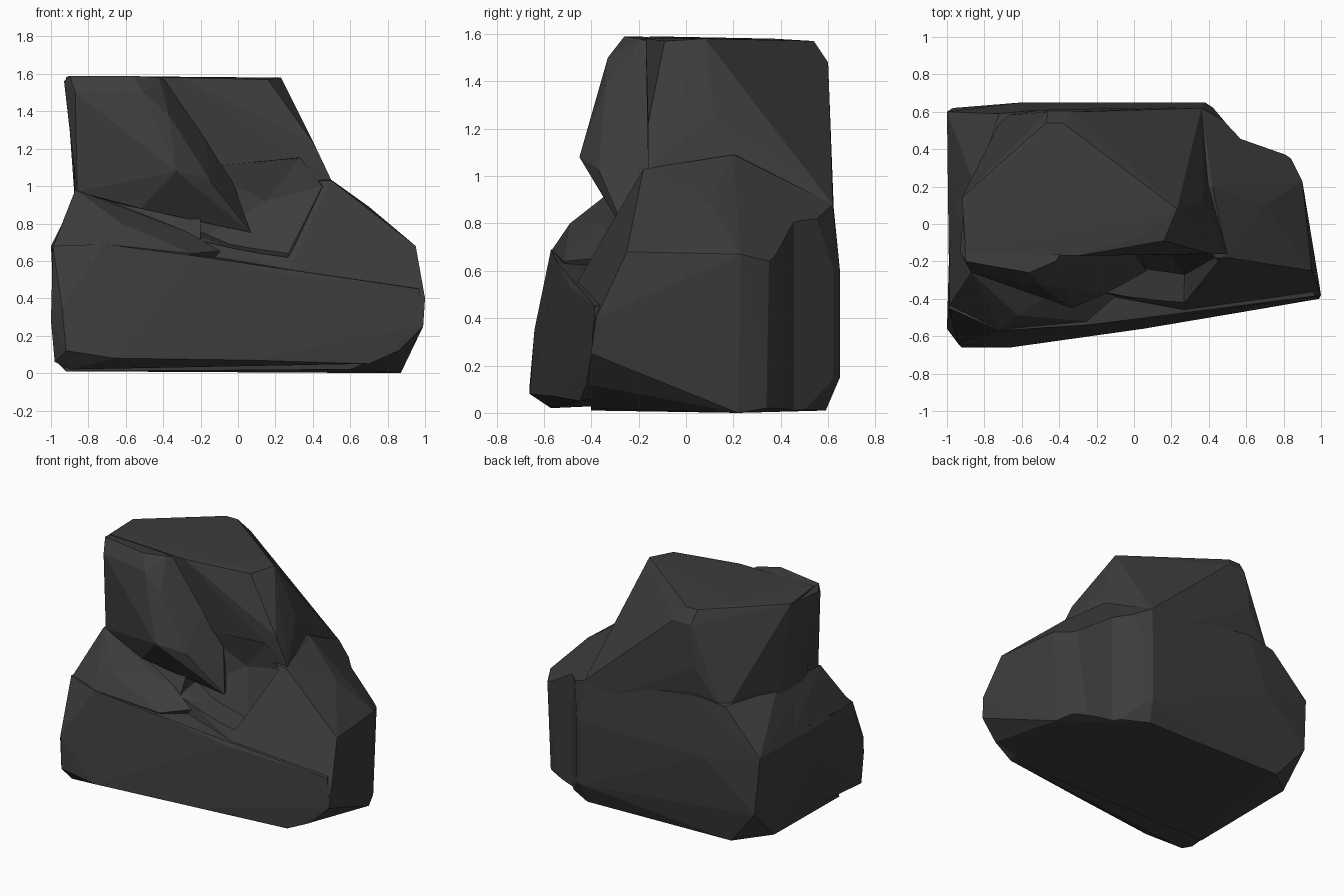
import bpy, bmesh

stone = bpy.data.materials.new("dark_stone")
stone.diffuse_color = (0.045, 0.045, 0.045, 1)


def chunk(name, points):
    """One faceted stone mass: the convex hull of its corner points."""
    bm = bmesh.new()
    verts = [bm.verts.new(p) for p in points]
    bmesh.ops.convex_hull(bm, input=verts)
    loose = [v for v in bm.verts if not v.link_faces]
    bmesh.ops.delete(bm, geom=loose, context='VERTS')
    bmesh.ops.recalc_face_normals(bm, faces=bm.faces)
    me = bpy.data.meshes.new(name)
    bm.to_mesh(me)
    bm.free()
    ob = bpy.data.objects.new(name, me)
    bpy.context.collection.objects.link(ob)
    me.materials.append(stone)
    return ob


def combine(target, other, op):
    """Boolean another chunk into the target and remove it."""
    mod = target.modifiers.new(op, 'BOOLEAN')
    mod.operation, mod.object, mod.solver = op, other, 'EXACT'
    bpy.context.view_layer.objects.active = target
    bpy.ops.object.modifier_apply(modifier=mod.name)
    bpy.data.objects.remove(other)


# Broad main mass
rock = chunk("rock", [
    (-.92, -.4, .01), (.6, -.4, .02), (.87, .22, 0), (.82, .34, .02), (.36, .59, .01),
    (-.76, .58, .03), (-.97, .4, .06), (.86, -.41, .12), (.99, -.4, .25), (1.0, -.38, .4),
    (.95, -.25, .68), (.9, .23, .67), (.84, .35, .64), (.7, .1, .89), (.5, -.18, 1.03),
    (.42, .2, 1.09), (.38, .65, .6), (.38, .65, .15), (-.97, .62, .28), (-1, .6, .68),
    (-.6, .65, .6), (-.72, .59, .97), (-.85, .2, .98), (-.85, -.2, .98), (-.5, .61, 1.0),
    (.36, .62, .88), (.32, -.37, .68), (.43, -.25, .88), (.27, -.46, .55), (-.99, -.2, .66)])

# Low ledge across the front
ledge = chunk("ledge", [
    (-.9, -.57, .02), (-.98, -.56, .06), (-.92, -.66, .12), (-.66, -.66, .08), (.05, -.56, .07),
    (.7, -.45, .05), (.86, -.42, .12), (.99, -.4, .25), (.97, -.385, .45), (-1, -.56, .28),
    (-.94, -.64, .35), (-.99, -.45, .68), (-.72, -.57, .69), (-.25, -.54, .63), (.25, -.49, .53),
    (.1, -.2, .6), (.8, -.1, .5), (-.98, .15, .66), (-.9, .1, .05), (.8, 0, .12)])

# Lump on the left of the ledge, beneath the column
lump = chunk("ledge_lump", [
    (-.99, -.44, .67), (-.72, -.565, .69), (-.62, -.49, .8), (-.76, -.36, .88), (-.87, -.26, .98),
    (-.25, -.52, .64), (-.4, -.35, .8), (.0, -.3, .66), (-.1, 0, .75), (-.85, .15, .98),
    (-.98, .2, .7), (-.7, -.5, .4), (-.2, -.3, .4)])

# Upper block with the flat top and sloped right side
upper = chunk("upper_block", [
    (-.85, .2, .75), (-.86, -.1, .75), (-.7, .58, .9), (.38, .63, .7), (.36, .62, .88),
    (.5, -.16, 1.03), (.5, -.1, .7), (.41, -.16, 1.22), (.37, .12, 1.25), (-.92, .14, 1.58),
    (-.9, -.15, 1.59), (-.63, .37, 1.58), (-.47, .54, 1.57), (-.46, .6, 1.48), (-.38, .54, 1.57),
    (-.32, .6, 1.48), (-.5, .61, 1.2), (.05, .18, 1.58), (.23, .08, 1.58), (.16, -.09, 1.57),
    (0, -.08, 1.58), (-.3, -.17, 1.58)])

# Overhanging column at the front left
column = chunk("column", [
    (-.93, -.15, 1.56), (-.9, -.2, 1.59), (-.87, -.26, 1.5), (-.5, -.33, 1.5), (-.56, -.26, 1.59),
    (-.42, -.2, 1.58), (-.33, -.45, 1.08), (-.37, -.34, 1.38), (-.52, -.33, .88), (-.86, -.25, .97),
    (-.15, -.37, 1.03), (.07, -.25, .75), (-.86, .1, .95), (-.91, .1, 1.56), (-.2, .1, 1.5),
    (-.1, .1, .8)])

# Hollow scooped out beside the overhang
hollow = chunk("hollow", [
    (-.2, -.7, .68), (.26, -.7, .58), (.33, -.7, .68), (.47, -.7, .98), (.35, -.7, 1.2),
    (-.2, -.7, 1.15), (-.2, -.2, .72), (.06, -.24, .67), (.27, -.27, .64), (.45, -.17, 1.0),
    (.33, -.15, 1.15), (-.2, -.14, 1.1), (.15, -.11, .92)])

# Upright groove at the back right corner
groove = chunk("groove", [(x, y, z) for z in (-.1, 1.1) for x, y in
                          ((.84, .36), (.57, .455), (.5, .53), (.39, .66), (.9, .9))])

combine(rock, groove, 'DIFFERENCE')
combine(rock, ledge, 'UNION')
combine(rock, upper, 'UNION')
combine(rock, hollow, 'DIFFERENCE')
combine(rock, lump, 'UNION')
combine(rock, column, 'UNION')
for poly in rock.data.polygons:
    poly.use_smooth = False
